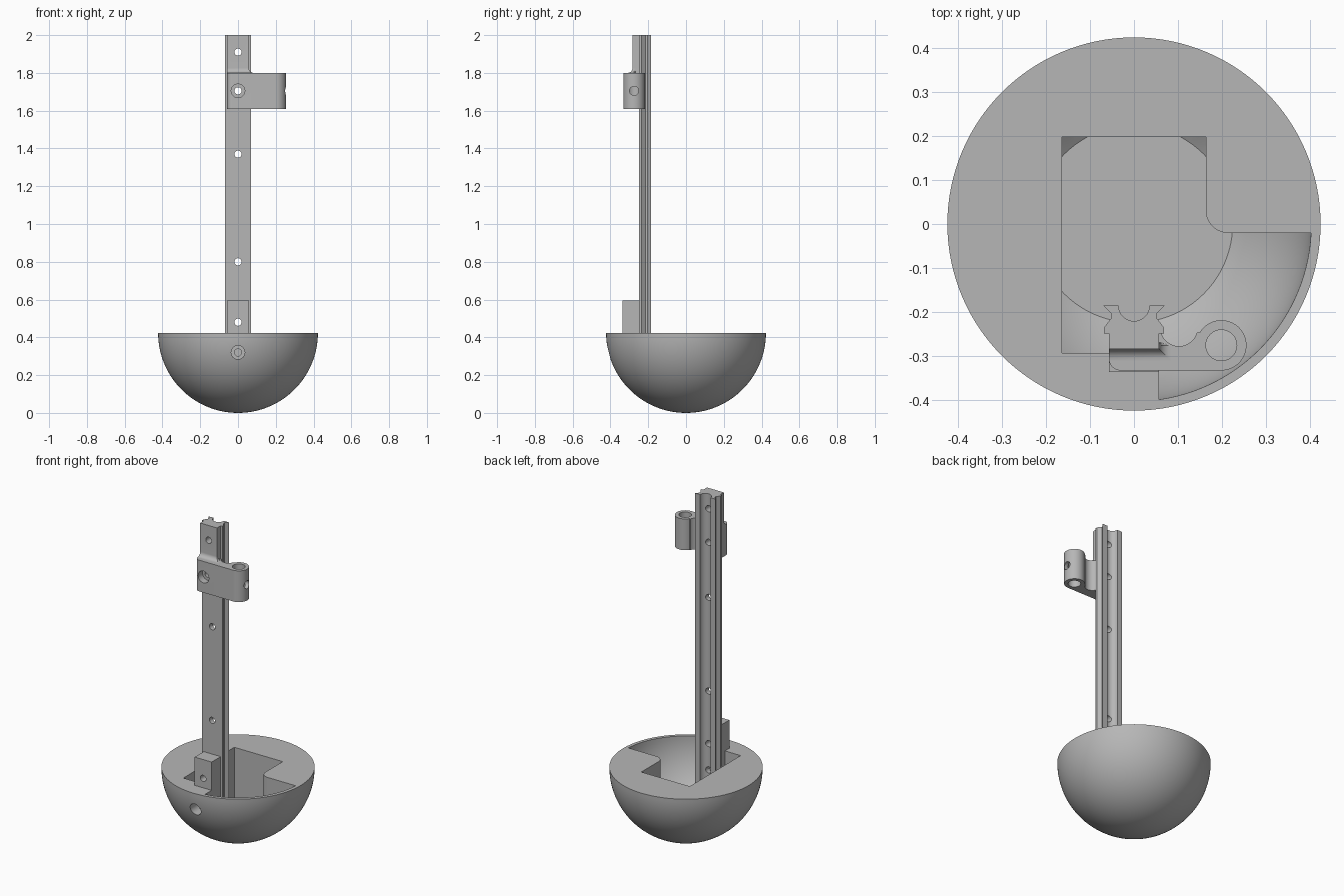
import bpy, bmesh, math
from mathutils import Matrix

cube = bpy.data.objects.get("Cube")
if cube:
    bpy.data.objects.remove(cube)

grey = bpy.data.materials.new("plain grey")
grey.use_nodes = True
GREY = (0.47, 0.47, 0.47, 1)
grey.diffuse_color = GREY
next(n for n in grey.node_tree.nodes if n.type == 'BSDF_PRINCIPLED').inputs["Base Color"].default_value = GREY

R = 0.423                                      # bowl radius and rim height
HOLES = (0.32, 0.48, 0.80, 1.37, 1.705, 1.91)  # screw heights


def finish(bm, name):
    bmesh.ops.recalc_face_normals(bm, faces=bm.faces)
    mesh = bpy.data.meshes.new(name)
    bm.to_mesh(mesh)
    bm.free()
    obj = bpy.data.objects.new(name, mesh)
    bpy.context.collection.objects.link(obj)
    mesh.materials.append(grey)
    return obj


def arc(cx, cy, r, a, b, n=24):
    angles = [math.radians(a + (b - a) * i / n) for i in range(n + 1)]
    return [(cx + r * math.cos(t), cy + r * math.sin(t)) for t in angles]


def prism(name, outline, z0, z1):
    bm = bmesh.new()
    face = bm.faces.new([bm.verts.new((x, y, z0)) for x, y in outline])
    top = bmesh.ops.extrude_face_region(bm, geom=[face])["geom"]
    bmesh.ops.translate(bm, vec=(0, 0, z1 - z0),
                        verts=[v for v in top if isinstance(v, bmesh.types.BMVert)])
    return finish(bm, name)


def box(x0, x1, y0, y1):
    return [(x0, y0), (x1, y0), (x1, y1), (x0, y1)]


def cylinder(r, centre, length, axis):
    bm = bmesh.new()
    turn = Matrix.Rotation(math.pi / 2, 4, 'X' if axis == 'Y' else 'Y') if axis != 'Z' else Matrix()
    bmesh.ops.create_cone(bm, cap_ends=True, segments=40, radius1=r, radius2=r,
                          depth=length, matrix=Matrix.Translation(centre) @ turn)
    return finish(bm, "cutter")


def part_sphere(name, r, cut):
    bm = bmesh.new()
    bmesh.ops.create_uvsphere(bm, u_segments=128, v_segments=64, radius=r,
                              matrix=Matrix.Translation((0, 0, R)))
    geom = bm.verts[:] + bm.edges[:] + bm.faces[:]
    edges = bmesh.ops.bisect_plane(bm, geom=geom, plane_co=(0, 0, cut),
                                   plane_no=(0, 0, 1), clear_outer=True)["geom_cut"]
    bmesh.ops.holes_fill(bm, edges=[e for e in edges if isinstance(e, bmesh.types.BMEdge)])
    return finish(bm, name)


def boolean(obj, cutter, operation='DIFFERENCE'):
    cutter.hide_render = True
    mod = obj.modifiers.new("cut", 'BOOLEAN')
    mod.operation, mod.solver, mod.object = operation, 'EXACT', cutter
    bpy.context.view_layer.objects.active = obj
    bpy.ops.object.modifier_apply(modifier=mod.name)
    bpy.data.objects.remove(cutter)


def bore(obj, z):
    boolean(obj, cylinder(0.019, (0, -0.3, z), 0.4, 'Y'))


def counterbore(obj, z, depth_y):
    boolean(obj, cylinder(0.036, (0, depth_y - 0.15, z), 0.3, 'Y'))


# Hemispherical bowl with its stepped pocket
bowl = part_sphere("bowl", R, R)
pocket = prism("pocket", [(-0.163, 0.197), (-0.163, -0.293), (-0.057, -0.293), (-0.057, -0.25),
                          (0.057, -0.25), (0.057, -0.45), (0.45, -0.45), (0.45, -0.02)]
               + arc(0.213, 0.03, 0.05, 270, 180, 12) + [(0.163, 0.197)], 0.089, 0.6)
boolean(pocket, part_sphere("inner_sphere", 0.402, R + 0.05), 'INTERSECT')
boolean(bowl, pocket)
counterbore(bowl, HOLES[0], -0.335)
bore(bowl, HOLES[0])

# Mounting block standing on the rim
block = prism("mounting_block", box(-0.057, 0.057, -0.335, -0.248), R, 0.595)
bore(block, HOLES[1])

# Grooved vertical rail
side = [(0.035, -0.185), (0.07, -0.185), (0.052, -0.203),
        (0.052, -0.214), (0.068, -0.235), (0.068, -0.248)]
rail = prism("rail", arc(0, -0.185, 0.035, 180, 360)[1:-1] + side
             + [(-x, y) for x, y in reversed(side)], 0.22, 2.0)
for z in HOLES:
    bore(rail, z)

# Clamp arm with a round socket
arm = prism("clamp_arm", arc(-0.03, -0.305, 0.027, 180, 270, 10)
            + arc(0.198, -0.275, 0.057, -90, 150, 40)
            + arc(0.102, -0.235, 0.042, -15, -165)
            + [(0.057, -0.246), (-0.057, -0.246)], 1.61, 1.8)
boolean(arm, cylinder(0.035, (0.198, -0.275, 1.7), 0.5, 'Z'))
boolean(arm, cylinder(0.024, (0.26, -0.275, HOLES[4]), 0.12, 'X'))
counterbore(arm, HOLES[4], -0.29)
bore(arm, HOLES[4])

# Upper plate of the clamp, flaring into the arm
bm = bmesh.new()
rings = []
F = 0.026
levels = [(1.8 + F * (1 - math.cos(t)), F * (1 - math.sin(t)))
          for t in [math.pi / 2 * i / 10 for i in range(11)]] + [(2.0, 0)]
for z, flare in levels:
    outline = [(-0.057, -0.246), (-0.057, -0.283 - flare), (0.057 + flare, -0.283 - flare),
               (0.057 + flare, -0.275), (0.057, -0.268), (0.057, -0.246)]
    rings.append([bm.verts.new((x, y, z)) for x, y in outline])
for low, high in zip(rings, rings[1:]):
    for i in range(len(low)):
        j = (i + 1) % len(low)
        bm.faces.new((low[i], low[j], high[j], high[i]))
bm.faces.new(rings[0])
bm.faces.new(rings[-1])
bmesh.ops.remove_doubles(bm, verts=bm.verts, dist=0.00001)
plate = finish(bm, "clamp_plate")
bore(plate, HOLES[5])

# Smooth curved surfaces, crisp edges
bpy.ops.object.select_all(action='DESELECT')
for obj in (bowl, block, rail, arm, plate):
    obj.select_set(True)
bpy.context.view_layer.objects.active = bowl
bpy.ops.object.shade_smooth_by_angle(angle=math.radians(25))
